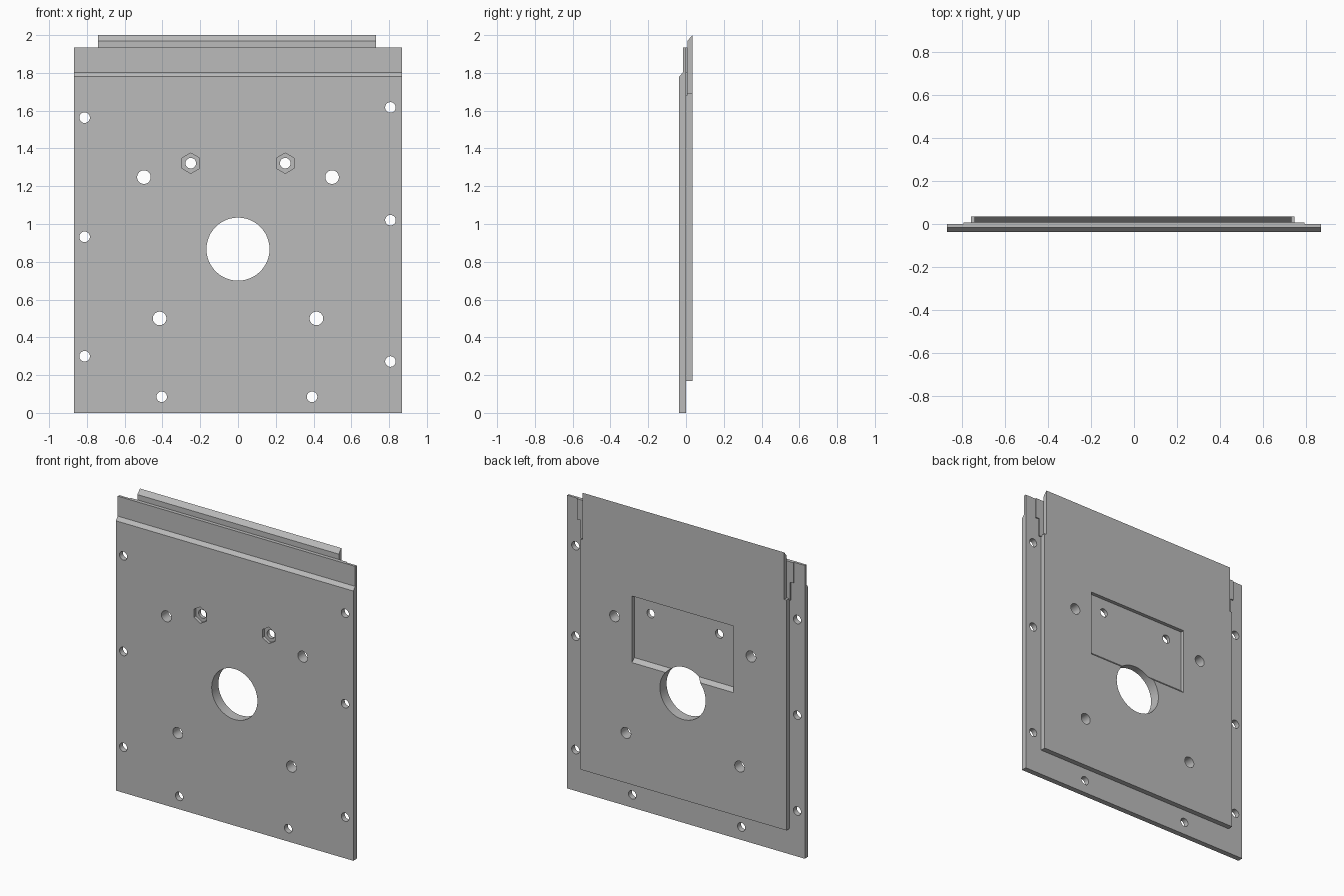
import bpy, bmesh, math
from mathutils import Matrix, Vector

cube = bpy.data.objects.get("Cube")
if cube:
    bpy.data.objects.remove(cube, do_unlink=True)

grey = bpy.data.materials.new("plain grey")
grey.use_nodes = True
colour = (0.50, 0.50, 0.50, 1)
grey.diffuse_color = colour
grey.node_tree.nodes["Principled BSDF"].inputs["Base Color"].default_value = colour


def finish(name, bm):
    bmesh.ops.recalc_face_normals(bm, faces=bm.faces[:])
    mesh = bpy.data.meshes.new(name)
    bm.to_mesh(mesh)
    bm.free()
    mesh.materials.append(grey)
    ob = bpy.data.objects.new(name, mesh)
    bpy.context.collection.objects.link(ob)
    return ob


def prism(name, profile, x0, x1):
    """Extrude a (y, z) profile along x."""
    bm = bmesh.new()
    face = bm.faces.new([bm.verts.new((x0, y, z)) for y, z in profile])
    out = bmesh.ops.extrude_face_region(bm, geom=[face])
    moved = [v for v in out["geom"] if isinstance(v, bmesh.types.BMVert)]
    bmesh.ops.translate(bm, verts=moved, vec=Vector((x1 - x0, 0, 0)))
    return finish(name, bm)


def slab(name, x0, x1, y0, y1, z0, z1):
    return prism(name, [(y0, z0), (y1, z0), (y1, z1), (y0, z1)], x0, x1)


def drills(name, spots, sides, y0, y1):
    """Cylinders along y at each (x, z, radius)."""
    bm = bmesh.new()
    for x, z, r in spots:
        place = (Matrix.Translation((x, (y0 + y1) / 2, z))
                 @ Matrix.Rotation(math.pi / 2, 4, "X"))
        bmesh.ops.create_cone(bm, cap_ends=True, segments=sides, radius1=r,
                              radius2=r, depth=y1 - y0, matrix=place)
    return finish(name, bm)


def combine(body, tool, operation):
    bpy.context.view_layer.objects.active = body
    mod = body.modifiers.new("join", "BOOLEAN")
    mod.operation = operation
    mod.solver = "EXACT"
    mod.object = tool
    bpy.ops.object.modifier_apply(modifier=mod.name)
    bpy.data.objects.remove(tool, do_unlink=True)


BACK, STEP, FRONT = 0.034, 0.008, -0.036

# Front plate with its thinner, chamfered upper lip
panel = prism("cover_panel", [(FRONT, 0), (0, 0), (0, 1.935), (-0.016, 1.935),
                              (-0.016, 1.803), (FRONT, 1.78)], -0.867, 0.867)

# Raised back pad, stepped lip strips and bevelled top tongue
combine(panel, slab("back_pad", -0.757, 0.745, -0.01, BACK, 0.17, 1.69), "UNION")
combine(panel, slab("lower_strip", -0.765, 0.765, -0.01, STEP, 1.68, 1.81), "UNION")
combine(panel, slab("upper_strip", -0.79, 0.79, -0.01, STEP, 1.80, 1.935), "UNION")
combine(panel, prism("top_tongue", [(STEP, 1.68), (BACK, 1.68), (BACK, 2.0),
                                    (STEP, 1.97)], -0.74, 0.73), "UNION")

# Rectangular back pocket with sloped floor
combine(panel, prism("pocket_cutter", [(0.01, 1.0), (0.044, 0.966), (0.044, 1.415),
                                       (0.01, 1.415)], -0.37, 0.37), "DIFFERENCE")

# Hexagonal nut recesses in the front
nuts = [(s * 0.25, 1.322, 0.054) for s in (-1, 1)]
combine(panel, drills("nut_cutter", nuts, 6, -0.06, -0.014), "DIFFERENCE")

# Through holes: centre bore, mounting holes, edge screws
holes = [(0, 0.867, 0.167)]
for s in (-1, 1):
    holes += [(s * 0.498, 1.248, 0.036), (s * 0.415, 0.5, 0.036),
              (s * 0.25, 1.322, 0.028), (s * 0.398 - 0.006, 0.085, 0.028)]
holes += [(-0.812, z, 0.028) for z in (0.3, 0.932, 1.563)]
holes += [(0.807, z, 0.028) for z in (0.272, 1.02, 1.617)]
combine(panel, drills("hole_cutter", holes, 48, -0.1, 0.1), "DIFFERENCE")

bpy.ops.object.select_all(action="DESELECT")
panel.select_set(True)
bpy.context.view_layer.objects.active = panel
bpy.ops.object.shade_smooth_by_angle(angle=math.radians(25))
